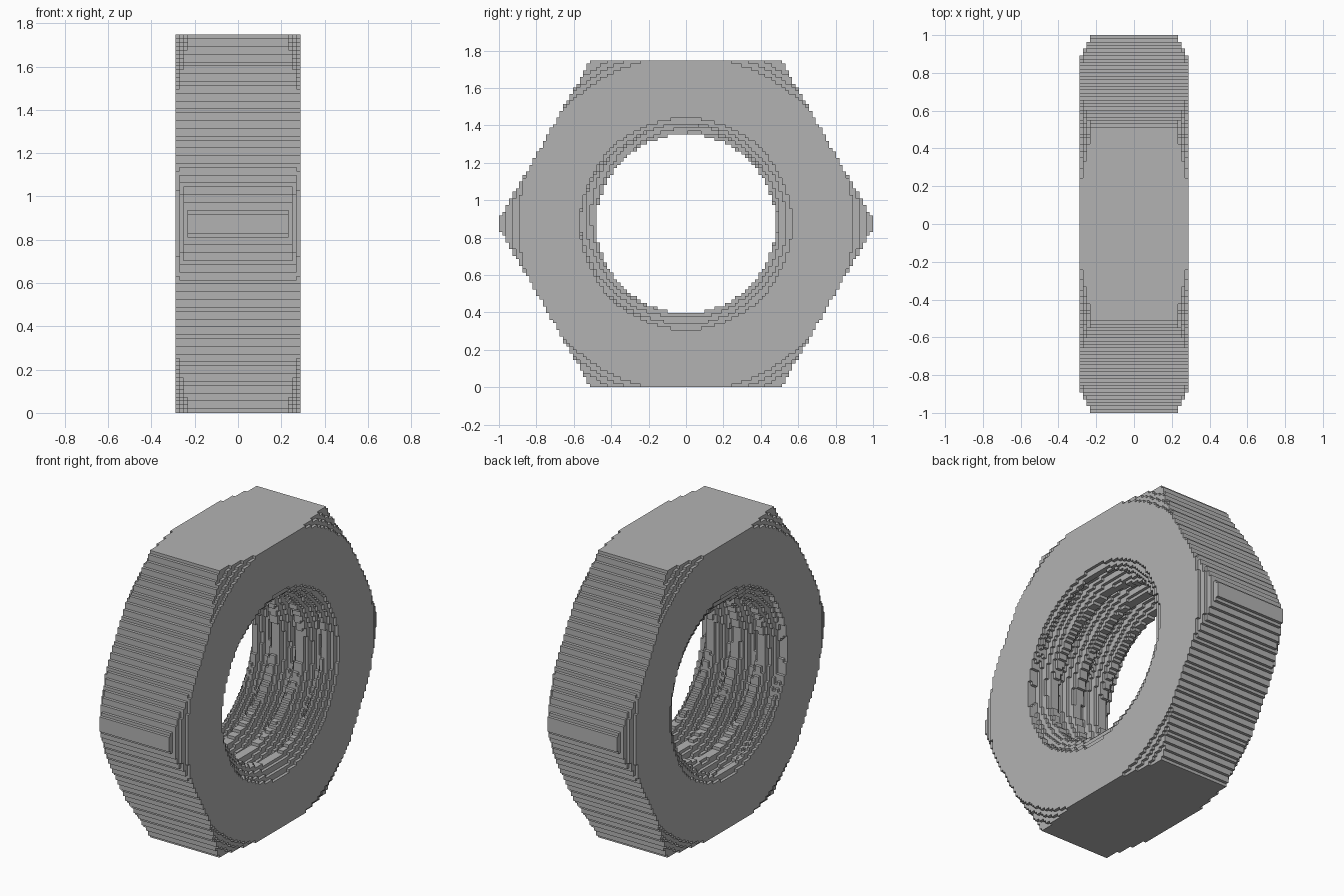
import bpy, bmesh, math

old = bpy.data.objects.get("Cube")
if old:
    bpy.data.objects.remove(old, do_unlink=True)

# Block grid: 32 x 111 x 97 small cubes
NX, NY, NZ = 32, 111, 97
S = 2 / NY
PITCH, MINOR, DEPTH = 0.17, 0.478, 0.085
HEX = 1.013


def in_hexagon(y, z):
    return abs(y) + abs(z) / math.sqrt(3) <= HEX


def bore_radius(x, angle, layer):
    """Helical thread, opened up by a countersink at both ends."""
    turn = (x / PITCH - angle / math.tau) % 1
    wave = abs(turn - 0.5) * 2
    thread = MINOR + DEPTH * min(1, max(0, (wave - 0.25) / 0.6))
    return max(thread, 0.564 - 0.03 * layer)


# Fill the cells that lie in the nut
solid = set()
for j in range(NY):
    for k in range(NZ):
        y, z = (j + 0.5 - NY / 2) * S, (k + 0.5 - NZ / 2) * S
        if not in_hexagon(y, z):
            continue
        r, angle = math.hypot(y, z), math.atan2(z, y)
        for i in range(NX):
            layer = min(i, NX - 1 - i)
            rim = 0.897 + 0.032 * layer if layer < 3 else 2
            x = (i + 0.5 - NX / 2) * S
            if bore_radius(x, angle, layer) < r < rim:
                solid.add((i, j, k))

# Skin every exposed cell side
bm = bmesh.new()
corners = {}


def corner(p):
    if p not in corners:
        i, j, k = p
        corners[p] = bm.verts.new(((i - NX / 2) * S, (j - NY / 2) * S, k * S))
    return corners[p]


for cell in solid:
    for axis in range(3):
        u, v = (axis + 1) % 3, (axis + 2) % 3
        for side in (0, 1):
            beside = list(cell)
            beside[axis] += 2 * side - 1
            if tuple(beside) in solid:
                continue
            ring = []
            for a, b in ((0, 0), (1, 0), (1, 1), (0, 1)):
                p = list(cell)
                p[axis] += side
                p[u] += a
                p[v] += b
                ring.append(corner(tuple(p)))
            bm.faces.new(ring if side else ring[::-1])

# Merge flat runs into single faces
bmesh.ops.dissolve_limit(bm, angle_limit=math.radians(1),
                         verts=bm.verts[:], edges=bm.edges[:])

mesh = bpy.data.meshes.new("hex_nut")
bm.to_mesh(mesh)
bm.free()
nut = bpy.data.objects.new("hex_nut", mesh)
bpy.context.collection.objects.link(nut)

# Plain grey steel
steel = bpy.data.materials.new("grey_steel")
steel.use_nodes = True
colour = (0.45, 0.45, 0.45, 1)
steel.diffuse_color = colour
steel.node_tree.nodes["Principled BSDF"].inputs["Base Color"].default_value = colour
mesh.materials.append(steel)
